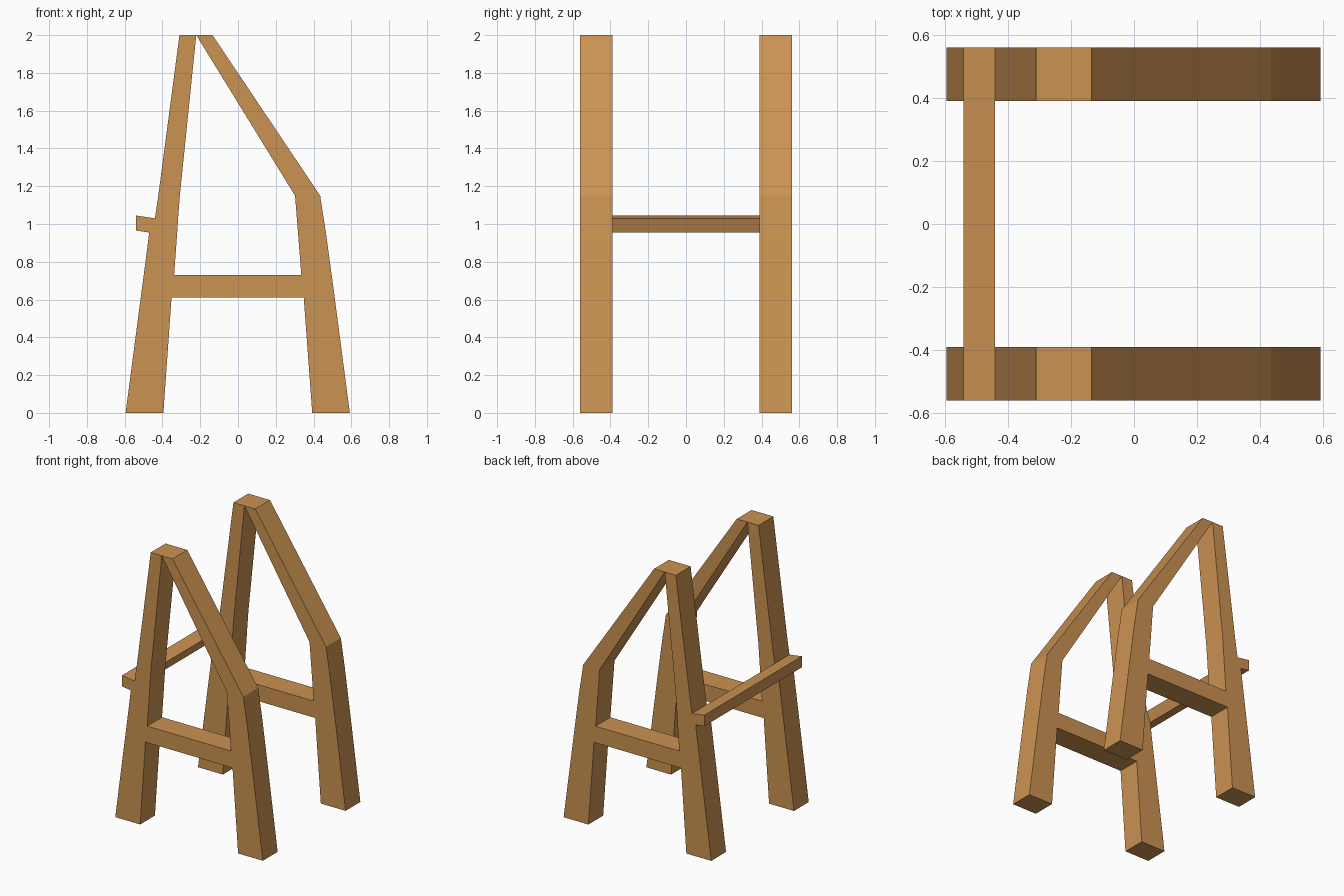
import bpy, bmesh

if "Cube" in bpy.data.objects:
    bpy.data.objects.remove(bpy.data.objects["Cube"])

wood = bpy.data.materials.new("warm wood")
wood.diffuse_color = (0.60, 0.29, 0.085, 1)
wood.use_nodes = True
wood.node_tree.nodes["Principled BSDF"].inputs["Base Color"].default_value = wood.diffuse_color


def prism(name, quads, y0, y1):
    """Extrude joined x-z outline quads from y0 to y1."""
    bm = bmesh.new()
    verts = {}
    for quad in quads:
        for p in quad:
            if p not in verts:
                verts[p] = bm.verts.new((p[0], y0, p[1]))
        bm.faces.new([verts[p] for p in quad])
    ext = bmesh.ops.extrude_face_region(bm, geom=bm.faces[:], use_keep_orig=True)
    moved = [g for g in ext["geom"] if isinstance(g, bmesh.types.BMVert)]
    bmesh.ops.translate(bm, verts=moved, vec=(0, y1 - y0, 0))
    bmesh.ops.recalc_face_normals(bm, faces=bm.faces[:])
    mesh = bpy.data.meshes.new(name)
    bm.to_mesh(mesh)
    bm.free()
    mesh.materials.append(wood)
    ob = bpy.data.objects.new(name, mesh)
    bpy.context.collection.objects.link(ob)
    return ob


# Left post: outer and inner edges from the foot to the apex
lo = [(-0.595, 0), (-0.515, 0.61), (-0.499, 0.73), (-0.47, 0.955),
      (-0.44, 1.03), (-0.422, 1.15), (-0.31, 2)]
li = [(-0.395, 0), (-0.352, 0.61), (-0.338, 0.73), (-0.322, 0.955),
      (-0.317, 1.03), (-0.308, 1.15), (-0.221, 2)]
# Right post, bending into the long slanted brace
ri = [(0.393, 0), (0.348, 0.61), (0.335, 0.73), (0.318, 0.95),
      (0.302, 1.15), (-0.221, 2)]
ro = [(0.592, 0), (0.512, 0.61), (0.496, 0.73), (0.466, 0.95),
      (0.435, 1.15), (-0.135, 2)]


def strip(a, b):
    return [(a[i], b[i], b[i + 1], a[i + 1]) for i in range(len(a) - 1)]


# Each A-frame is two posts joined by a cross rail
rail = [(li[1], ri[1], ri[2], li[2])]
frame = strip(lo, li) + strip(ri, ro) + rail
prism("front_a_frame", frame, -0.56, -0.39)
prism("back_a_frame", frame, 0.39, 0.56)

# Bar linking both frames on the left
prism("connecting_bar",
      [((-0.54, 0.965), (-0.47, 0.955), (-0.44, 1.03), (-0.54, 1.045))],
      -0.56, 0.56)
